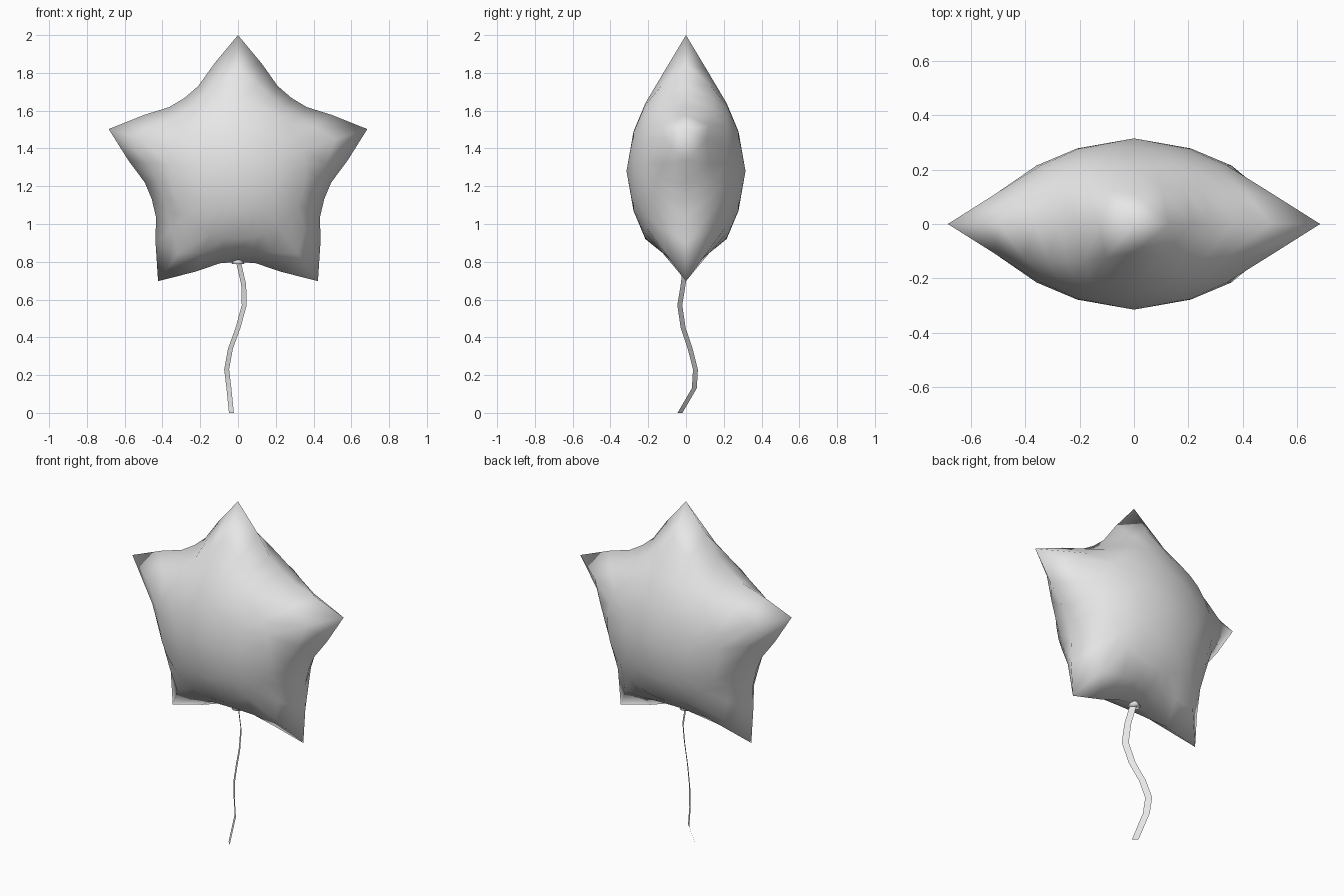
import bpy, bmesh
from math import sin, cos, radians
from mathutils import Vector

cube = bpy.data.objects.get("Cube")
if cube:
    bpy.data.objects.remove(cube, do_unlink=True)


def material(name, value):
    mat = bpy.data.materials.new(name)
    mat.use_nodes = True
    color = (value, value, value, 1)
    mat.diffuse_color = color
    mat.node_tree.nodes["Principled BSDF"].inputs["Base Color"].default_value = color
    return mat


def finish(bm, name, mat, recalc=True):
    if recalc:
        bmesh.ops.recalc_face_normals(bm, faces=bm.faces)
    for face in bm.faces:
        face.smooth = True
    mesh = bpy.data.meshes.new(name)
    bm.to_mesh(mesh)
    bm.free()
    mesh.materials.append(mat)
    obj = bpy.data.objects.new(name, mesh)
    bpy.context.collection.objects.link(obj)
    return obj


silver = material("pale silver", 0.8)
CENTER = Vector((0, 0, 1.28))

# Half of one star arm: angle from the tip, seam radius, pillow height near the seam
half_arm = [(0, 0.72, 0.108), (12.8, 0.58, 0.125), (25, 0.497, 0.14), (36, 0.48, 0.14)]
arm = half_arm + [(72 - a, r, h) for a, r, h in half_arm[2:0:-1]]
outline = [(72 * i + a, r, h) for i in range(5) for a, r, h in arm]
count = len(outline)


def point(angle, radius, y):
    a = radians(angle)
    return CENTER + Vector((radius * sin(a), y, radius * cos(a)))


# Inflated star: two pillow halves sharing a seam
bm = bmesh.new()
seam = [bm.verts.new(point(a, r, 0)) for a, r, h in outline]
for side in (-1, 1):
    rings = [
        [bm.verts.new(point(a, 0.21, side * 0.278)) for a, r, h in outline],
        [bm.verts.new(point(a, 0.36, side * 0.215)) for a, r, h in outline],
        [bm.verts.new(point(a, 0.36 + 0.5 * (r - 0.36), side * h)) for a, r, h in outline],
        seam,
    ]
    middle = bm.verts.new(point(0, 0, side * 0.315))
    for i in range(count):
        j = (i + 1) % count
        bm.faces.new((middle, rings[0][i], rings[0][j]))
        for inner, outer in zip(rings, rings[1:]):
            bm.faces.new((inner[i], outer[i], outer[j], inner[j]))
finish(bm, "star_balloon", silver)

# Small filling neck at the bottom notch
bm = bmesh.new()
bmesh.ops.create_cone(bm, cap_ends=True, segments=8, radius1=0.035, radius2=0.02, depth=0.03)
bmesh.ops.translate(bm, verts=bm.verts, vec=(0, 0, 0.802))
finish(bm, "balloon_neck", silver)

# Thin wavy ribbon
path = [(0, 0, 0.81), (0.03, -0.015, 0.68), (0.033, -0.033, 0.57), (0, -0.015, 0.45),
        (-0.04, 0.022, 0.34), (-0.06, 0.05, 0.23), (-0.048, 0.044, 0.13), (-0.035, -0.032, 0)]
half_width = Vector((0.013, -0.013, 0))
bm = bmesh.new()
rows = [(bm.verts.new(Vector(p) - half_width), bm.verts.new(Vector(p) + half_width)) for p in path]
for upper, lower in zip(rows, rows[1:]):
    bm.faces.new((upper[0], upper[1], lower[1], lower[0]))
finish(bm, "ribbon", silver, recalc=False)
